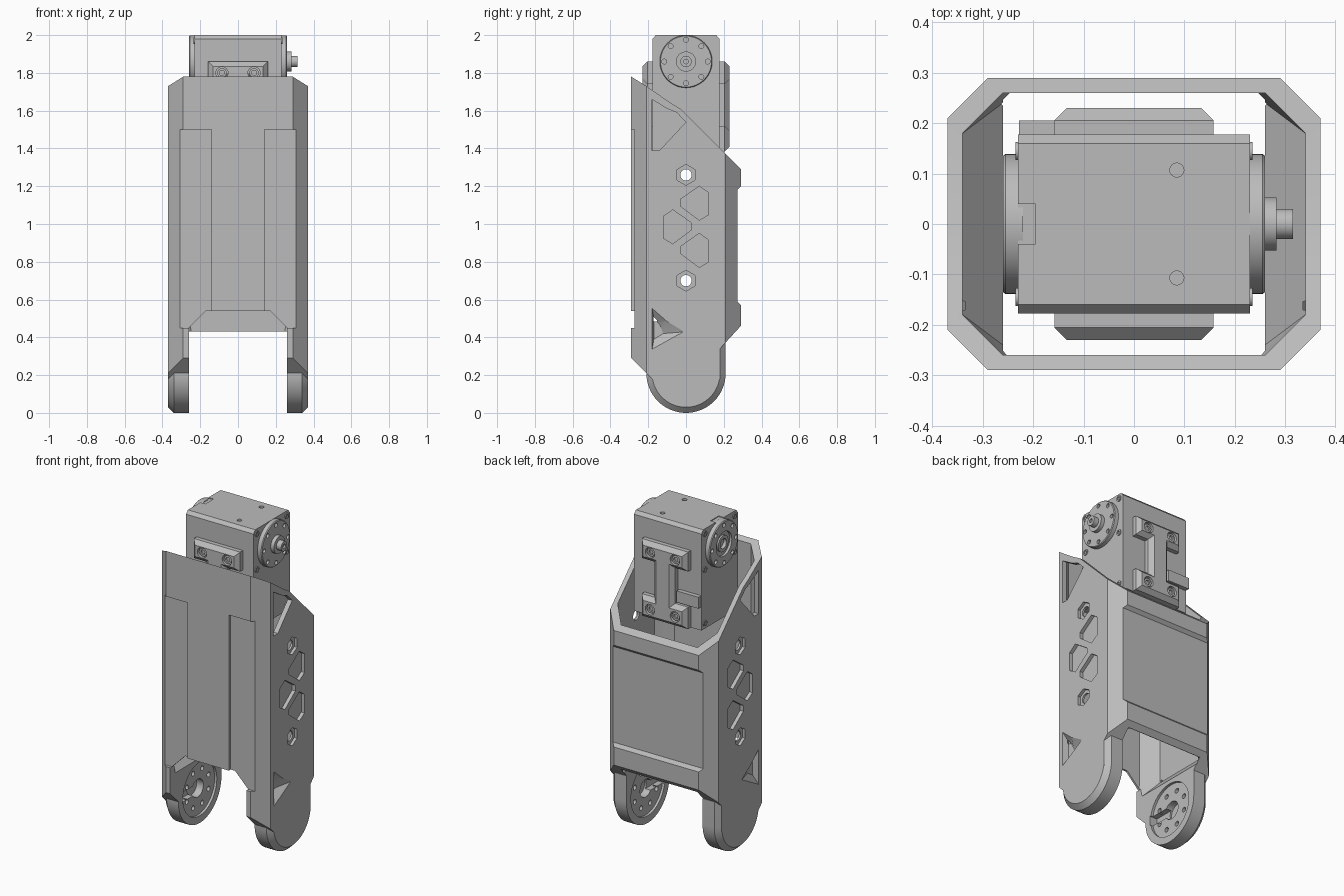
import bpy, bmesh
from math import cos, sin, pi, radians

cube = bpy.data.objects.get("Cube")
if cube:
    bpy.data.objects.remove(cube)

grey = bpy.data.materials.new("satin_grey")
grey.use_nodes = True
grey.diffuse_color = (0.5, 0.5, 0.5, 1)
grey.node_tree.nodes["Principled BSDF"].inputs["Base Color"].default_value = (0.5, 0.5, 0.5, 1)


def loft(name, rings):
    """Skin a list of equal-length point rings and cap both ends."""
    bm = bmesh.new()
    loops = [[bm.verts.new(p) for p in ring] for ring in rings]
    n = len(loops[0])
    for a, b in zip(loops, loops[1:]):
        for i in range(n):
            j = (i + 1) % n
            bm.faces.new((a[i], a[j], b[j], b[i]))
    bm.faces.new(loops[0])
    bm.faces.new(loops[-1])
    bmesh.ops.recalc_face_normals(bm, faces=bm.faces[:])
    mesh = bpy.data.meshes.new(name)
    bm.to_mesh(mesh)
    bm.free()
    mesh.materials.append(grey)
    ob = bpy.data.objects.new(name, mesh)
    bpy.context.collection.objects.link(ob)
    return ob


def at(axis, t, u, v):
    return {"x": (t, u, v), "y": (u, t, v), "z": (u, v, t)}[axis]


def prism(name, axis, pts, a, b):
    return loft(name, [[at(axis, t, u, v) for u, v in pts] for t in (a, b)])


def box(name, x0, x1, y0, y1, z0, z1):
    return prism(name, "z", [(x0, y0), (x1, y0), (x1, y1), (x0, y1)], z0, z1)


def lathe(name, axis, u, v, steps, n=32):
    """Turned part: steps are (position on axis, radius)."""
    return loft(name, [[at(axis, t, u + r * cos(2 * pi * i / n), v + r * sin(2 * pi * i / n))
                        for i in range(n)] for t, r in steps])


def combine(target, others, op="DIFFERENCE"):
    for other in others:
        mod = target.modifiers.new("bool", "BOOLEAN")
        mod.operation, mod.solver, mod.object = op, "EXACT", other
        bpy.context.view_layer.objects.active = target
        bpy.ops.object.modifier_apply(modifier=mod.name)
        bpy.data.objects.remove(other)


def octagon(x, y, c):
    return [(x, y - c), (x - c, y), (c - x, y), (-x, y - c),
            (-x, c - y), (c - x, -y), (x - c, -y), (x, c - y)]


# Shell: octagonal tube trimmed to the side profile
shell = prism("shell", "z", octagon(0.37, 0.29, 0.08), 0.1, 1.9)
side = [(-0.29, 0.29), (-0.18, 0.18), (0.18, 0.18), (0.18, 0.34), (0.29, 0.46), (0.29, 1.29),
        (-0.03, 1.61), (-0.08, 1.64), (-0.21, 1.73), (-0.29, 1.78)]
combine(shell, [prism("trim", "x", side, -0.5, 0.5)], "INTERSECT")

# Rounded legs with a chamfered outer rim
for s in (-1, 1):
    rings = []
    for x, r in ((0.25, 0.21), (0.34, 0.21), (0.37, 0.18)):
        arc = [(-r * cos(pi * i / 32), 0.21 - r * sin(pi * i / 32)) for i in range(33)]
        rings.append([(s * x, y, z) for y, z in [(-r, 0.37)] + arc + [(r, 0.37)]])
    combine(shell, [loft("leg", rings)], "UNION")

# Hollow interior, the gap between the legs and the arched front edge
inner = octagon(0.34, 0.26, 0.08)
narrow = octagon(0.26, 0.26, 0.02)
hollow = loft("hollow", [[(x, y, z) for x, y in p]
                         for p, z in ((narrow, 0.35), (narrow, 0.40), (inner, 0.49), (inner, 2))])
arch = [(-0.26, -0.1), (0.26, -0.1), (0.26, 0.45), (0.17, 0.54), (-0.17, 0.54), (-0.26, 0.45)]
cuts = [hollow, box("gap", -0.26, 0.26, -0.5, 0.5, -0.1, 0.43),
        prism("arch", "y", arch, -0.5, -0.1)]

# Recessed panels on the front and back
for s in (-1, 1):
    a, b = sorted((s * 0.14, s * 0.31))
    cuts.append(box("front_panel", a, b, -0.4, -0.272, 0.45, 1.5))
cuts.append(box("front_sill", -0.2, 0.2, -0.4, -0.272, 0.45, 0.54))
cuts.append(prism("back_panel", "x", [(0.272, 0.59), (0.272, 1.18), (0.31, 1.22), (0.31, 0.55)], -0.33, 0.33))

# Pockets, windows and holes in the side walls, horn seats in the legs
pocket = [(0.07, 0.09), (0.02, 0.085), (-0.08, 0.02), (-0.08, -0.015), (0.02, -0.09), (0.07, -0.06)]
pocket[0], pocket[1] = (0.07, 0.055), (0.02, 0.09)
window = [(-0.18, 1.66), (-0.18, 1.39), (-0.14, 1.39), (0, 1.54), (-0.05, 1.59), (-0.1, 1.61)]
vent_out = [(-0.18, 0.56), (-0.18, 0.33), (0, 0.43), (-0.1, 0.49)]
vent_in = [(-0.17, 0.5), (-0.17, 0.39), (-0.12, 0.42), (-0.14, 0.47)]
for s in (-1, 1):
    for flip, y, z in ((1, 0.05, 1.11), (-1, -0.05, 0.985), (1, 0.05, 0.86)):
        cuts.append(prism("pocket", "x", [(y + flip * u, z + v) for u, v in pocket], s * 0.348, s * 0.4))
    cuts.append(prism("window", "x", window, s * 0.3, s * 0.4))
    cuts.append(loft("vent", [[(s * x, y, z) for y, z in p] for x, p in ((0.375, vent_out), (0.335, vent_in))]))
    for z in (1.26, 0.70):
        hexagon = [(0.055 * sin(i * pi / 3), z + 0.055 * cos(i * pi / 3)) for i in range(6)]
        cuts.append(prism("nut_seat", "x", hexagon, s * 0.352, s * 0.4))
        cuts.append(lathe("bolt_hole", "x", 0, z, [(s * 0.3, 0.03), (s * 0.4, 0.03)], 24))
    cuts.append(lathe("horn_seat", "x", 0, 0.21, [(s * 0.2, 0.165), (s * 0.275, 0.165)], 48))
    cuts.append(lathe("horn_bore", "x", 0, 0.21, [(s * 0.2, 0.055), (s * 0.32, 0.055)]))
    a, b = sorted((s * 0.2, s * 0.31))
    cuts.append(box("shaft_slot", a, b, -0.17, 0, 0.18, 0.24))
    for i in range(8):
        t = (i + 0.5) * pi / 4
        cuts.append(lathe("horn_hole", "x", 0.115 * cos(t), 0.21 + 0.115 * sin(t),
                          [(s * 0.2, 0.015), (s * 0.3, 0.015)], 12))
combine(shell, cuts)

# Motor body with bevelled top edges, top screw holes and a label recess
body = [(-0.178, 1.385), (0.178, 1.385), (0.178, 1.98), (0.16, 2), (-0.16, 2), (-0.178, 1.98)]
motor = prism("motor_body", "x", body, -0.23, 0.23)
cuts = [box("label", -0.24, -0.195, -0.04, 0.04, 1.995, 2.1)]
for y in (-0.107, 0.107):
    cuts.append(lathe("top_hole", "z", 0.085, y, [(1.98, 0.014), (2.1, 0.014)], 16))
combine(motor, cuts)

# Output and idler discs
C = 1.86
output = lathe("output_disc", "x", 0, C, [(0.22, 0.139), (0.255, 0.139), (0.26, 0.135), (0.26, 0.053),
               (0.283, 0.053), (0.283, 0.03), (0.315, 0.03), (0.315, 0.012), (0.305, 0.012)], 48)
idler = lathe("idler_disc", "x", 0, C, [(-0.22, 0.139), (-0.255, 0.139), (-0.26, 0.135),
              (-0.26, 0.075), (-0.245, 0.075), (-0.245, 0.05), (-0.255, 0.05), (-0.255, 0.03), (-0.235, 0.03)], 48)
for s, disc in ((1, output), (-1, idler)):
    combine(disc, [lathe("disc_hole", "x", 0.115 * cos(i * pi / 4), C + 0.115 * sin(i * pi / 4),
                         [(s * 0.245, 0.013), (s * 0.3, 0.013)], 12) for i in range(8)])


def screw(name, axis, u, v, t, s, r):
    """Socket screw whose head ends at t, facing direction s."""
    lathe(name, axis, u, v, [(t - s * 0.02, r), (t, r), (t, r * 0.55), (t - s * 0.01, r * 0.55)], 20)


for s in (-1, 1):
    for y in (-0.145, 0.145):
        for z in (1.97, 1.75, 1.42):
            screw("case_screw", "x", y, z, s * 0.235, s, 0.018)


# I-shaped mounting brackets on the motor's front and back
def pad(name, s, x, z0, z1):
    c = 0.025
    wide = [(-x, z0), (x, z0), (x, z1), (-x, z1)]
    slim = [(-x + c, z0 + c), (x - c, z0 + c), (x - c, z1 - c), (-x + c, z1 - c)]
    return loft(name, [[(u, s * t, v) for u, v in p]
                       for t, p in ((0.17, wide), (0.205, wide), (0.23, slim))])


for s in (-1, 1):
    for name, z0, z1, zs in (("upper_bracket", 1.74, 1.86, 1.8), ("lower_bracket", 1.385, 1.52, 1.45)):
        bracket = pad(name, s, 0.158, z0, z1)
        combine(bracket, [lathe("seat", "y", x, zs, [(s * 0.21, 0.032), (s * 0.3, 0.032)], 24)
                          for x in (-0.085, 0.085)])
        for x in (-0.085, 0.085):
            screw("bracket_screw", "y", x, zs, s * 0.222, s, 0.025)
    pad("bracket_web", s, 0.07, 1.45, 1.8)

# Cable connector housing beside the back web
box("connector", -0.228, -0.08, 0.17, 0.205, 1.53, 1.6)

# Smooth the turned surfaces while keeping hard edges
for ob in bpy.context.collection.objects:
    if ob.type == "MESH" and grey.name in ob.data.materials:
        bpy.ops.object.select_all(action="DESELECT")
        ob.select_set(True)
        bpy.context.view_layer.objects.active = ob
        bpy.ops.object.shade_smooth_by_angle(angle=radians(25))
